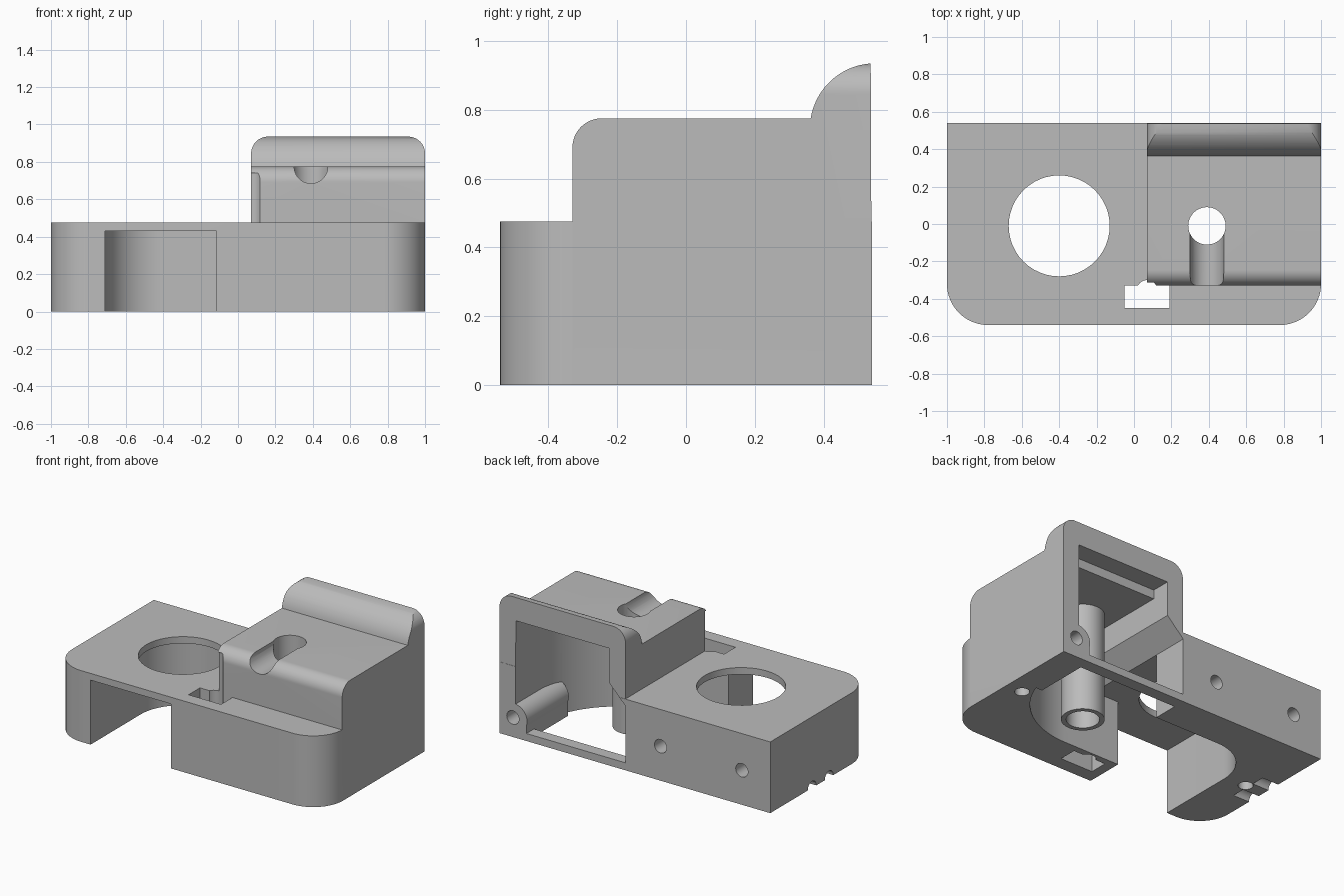
import bpy, bmesh, math
from mathutils import Vector

if "Cube" in bpy.data.objects:
    bpy.data.objects.remove(bpy.data.objects["Cube"], do_unlink=True)

grey = bpy.data.materials.new("plain_grey")
grey.use_nodes = True
COLOUR = (0.5, 0.5, 0.5, 1)
grey.diffuse_color = COLOUR
grey.node_tree.nodes["Principled BSDF"].inputs["Base Color"].default_value = COLOUR


def arc(cx, cy, r, start, end, steps=16):
    """Points along an arc, angles in degrees."""
    angles = [math.radians(start + (end - start) * i / steps) for i in range(steps + 1)]
    return [(cx + r * math.cos(a), cy + r * math.sin(a)) for a in angles]


def prism(name, points, axis, low, high):
    """Extrude a 2D outline along an axis (x: yz outline, y: xz, z: xy)."""
    place = {"x": lambda p, t: (t, p[0], p[1]),
             "y": lambda p, t: (p[0], t, p[1]),
             "z": lambda p, t: (p[0], p[1], t)}[axis]
    bm = bmesh.new()
    face = bm.faces.new([bm.verts.new(place(p, low)) for p in points])
    top = bmesh.ops.extrude_face_region(bm, geom=[face])["geom"]
    shift = Vector(place((0, 0), high - low))
    bmesh.ops.translate(bm, vec=shift, verts=[g for g in top if isinstance(g, bmesh.types.BMVert)])
    bmesh.ops.recalc_face_normals(bm, faces=bm.faces)
    mesh = bpy.data.meshes.new(name)
    bm.to_mesh(mesh)
    bm.free()
    mesh.materials.append(grey)
    obj = bpy.data.objects.new(name, mesh)
    bpy.context.collection.objects.link(obj)
    return obj


def box(name, x, y, z):
    return prism(name, [(x[0], y[0]), (x[1], y[0]), (x[1], y[1]), (x[0], y[1])], "z", *z)


def rod(name, centre, r, axis, low, high):
    return prism(name, arc(*centre, r, 0, 360, 48)[:-1], axis, low, high)


def combine(target, tool, operation):
    """Apply a boolean and discard the tool object."""
    mod = target.modifiers.new("boolean", "BOOLEAN")
    mod.operation, mod.solver, mod.object = operation, "EXACT", tool
    bpy.context.view_layer.objects.active = target
    bpy.ops.object.modifier_apply(modifier=mod.name)
    bpy.data.objects.remove(tool, do_unlink=True)


# Base block with rounded front corners
body = prism("bracket_body", [(1, 0.54), (-1, 0.54)]
             + arc(-0.78, -0.32, 0.22, 180, 270) + arc(0.78, -0.32, 0.22, 270, 360),
             "z", 0, 0.475)

# Tower with rounded front edge and flared back lip
tower = prism("tower", [(0.54, 0.1), (-0.33, 0.1)] + arc(-0.245, 0.69, 0.085, 180, 90)
              + arc(0.55, 0.745, 0.19, 171, 94), "x", 0.07, 1)
combine(tower, prism("tower_outline", [(0.07, 0), (1, 0)] + arc(0.91, 0.845, 0.09, 0, 90)
                     + arc(0.16, 0.845, 0.09, 90, 180), "y", -1, 1), "INTERSECT")
combine(body, tower, "UNION")

# Curved duct chamber inside the tower, open at the back and below
chamber = prism("chamber", [(0, 0.6), (0.88, 0.6)] + arc(0.3, 0.295, 0.58, 0, -90, 32)
                + [(0, -0.285)], "z", -0.1, 0.9)
combine(chamber, prism("chamber_outline", [(0.07, -0.2), (0.07, 0.43), (0.19, 0.55),
                       (0.19, 0.72), (0.89, 0.72), (0.89, -0.2)], "y", -1, 1), "INTERSECT")
combine(body, chamber, "DIFFERENCE")
combine(body, box("lip_recess", (0.19, 0.88), (0.41, 0.6), (0.6, 0.78)), "DIFFERENCE")

# Round-backed pocket, open at the front and joined to the chamber
combine(body, prism("pocket", [(-0.71, -0.7)] + arc(-0.41, -0.01, 0.3, 180, 90)
                    + [(0.1, 0.29), (0.1, -0.285), (-0.115, -0.285), (-0.115, -0.7)],
                    "z", -0.1, 0.43), "DIFFERENCE")
combine(body, rod("large_round_hole", (-0.4, -0.01), 0.27, "z", 0.2, 0.7), "DIFFERENCE")

# Added inner parts: back bar, screw tube, rib under the groove, corner boss
for part in (
    box("back_bar", (0.05, 0.95), (0.46, 0.54), (0, 0.05)),
    rod("screw_tube", (0.39, -0.01), 0.13, "z", 0, 0.74),
    box("groove_rib", (0.27, 0.51), (-0.3, -0.01), (0.66, 0.74)),
    rod("corner_boss", (0.89, 0.13), 0.095, "y", 0.1, 0.54),
    box("corner_boss_foot", (0.8, 0.95), (0.1, 0.54), (0, 0.13)),
):
    combine(body, part, "UNION")

# Holes, slot and grooves
cuts = [
    rod("tube_bore", (0.39, -0.01), 0.1, "z", -0.1, 1.1),
    rod("tool_groove", (0.39, 0.775), 0.09, "y", -0.5, -0.01),
    box("slot", (-0.05, 0.19), (-0.45, -0.33), (-0.1, 0.6)),
    rod("slot_groove", (0.07, -0.355), 0.055, "z", -0.1, 0.74),
    rod("boss_hole", (0.9, 0.13), 0.045, "y", 0.3, 0.7),
]
cuts += [rod("back_hole", (x, 0.23), 0.045, "y", 0.35, 0.7) for x in (-0.19, -0.79)]
cuts += [rod("bottom_hole", (x, 0.01), 0.045, "z", -0.1, 0.15) for x in (-0.86, 0.88)]
cuts += [rod("edge_groove", (y, 0), 0.045, "x", -1.1, -0.88) for y in (-0.08, 0.1)]
for cut in cuts:
    combine(body, cut, "DIFFERENCE")

bpy.ops.object.select_all(action="DESELECT")
body.select_set(True)
bpy.context.view_layer.objects.active = body
bpy.ops.object.shade_smooth_by_angle(angle=math.radians(30))
